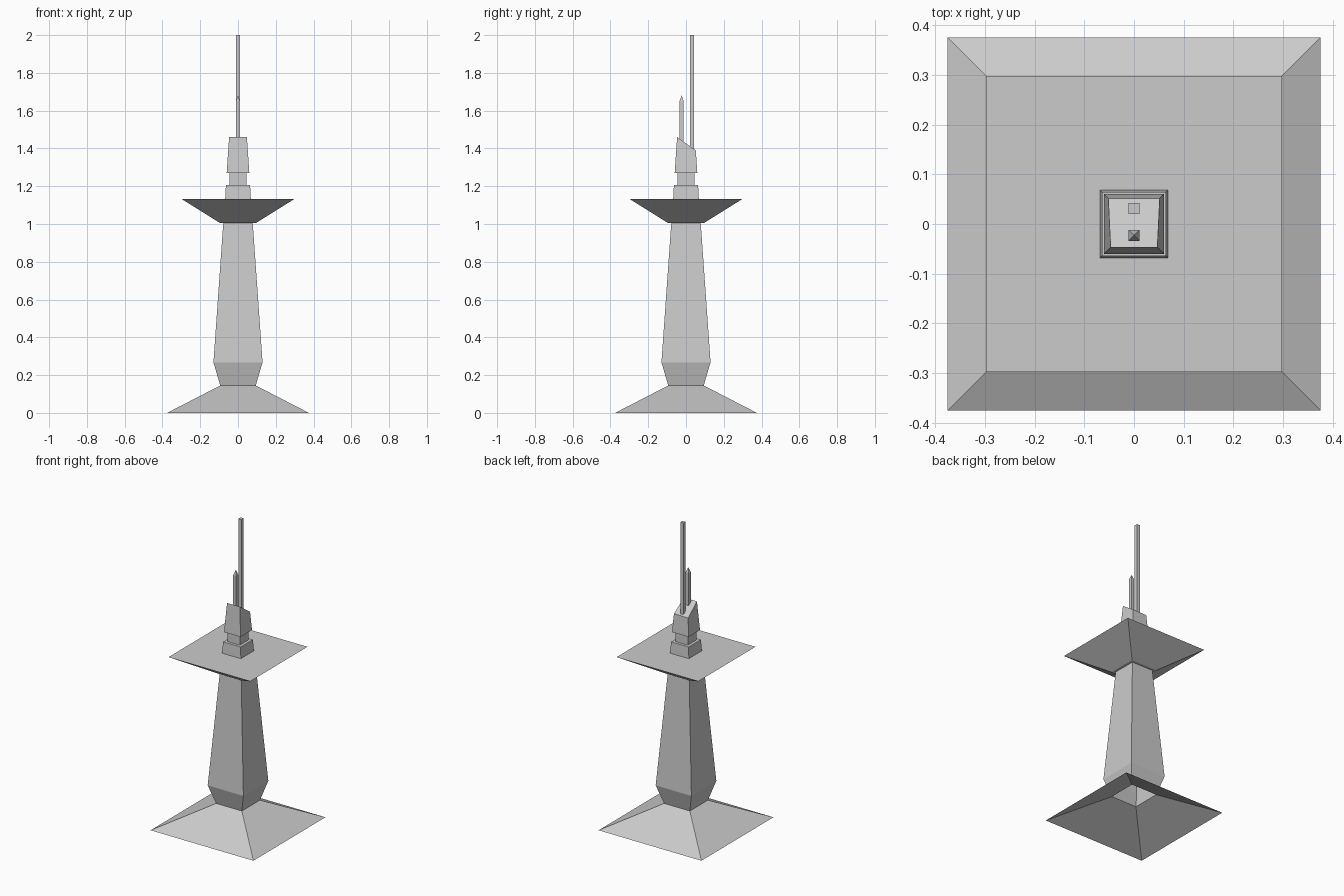
import bpy, bmesh

if "Cube" in bpy.data.objects:
    bpy.data.objects.remove(bpy.data.objects["Cube"])


def square_loft(name, rings, y=0.0, bottom=False, top=True, slant=0.0):
    """Stack square rings (half width, height); slant moves the last ring's back edge down."""
    bm = bmesh.new()
    loops = []
    for i, (h, z) in enumerate(rings):
        loop = []
        for sx, sy in ((-1, -1), (1, -1), (1, 1), (-1, 1)):
            w, zz = h, z
            if i == len(rings) - 1 and slant and sy > 0:
                # follow the taper down to the lower back edge
                h0, z0 = rings[i - 1]
                zz = z - slant
                w = h + (h0 - h) * slant / (z - z0)
            loop.append(bm.verts.new((sx * w, y + sy * w, zz)))
        loops.append(loop)
    for a, b in zip(loops, loops[1:]):
        for i in range(4):
            j = (i + 1) % 4
            bm.faces.new((a[i], a[j], b[j], b[i]))
    if bottom:
        bm.faces.new(loops[0][::-1])
    if top:
        bm.faces.new(loops[-1])
    bmesh.ops.remove_doubles(bm, verts=bm.verts[:], dist=1e-5)
    mesh = bpy.data.meshes.new(name)
    bm.to_mesh(mesh)
    bm.free()
    obj = bpy.data.objects.new(name, mesh)
    bpy.context.collection.objects.link(obj)
    return obj


# Hollow pyramid foot and tapered shaft, open underneath
square_loft("base_skirt", [(0.375, 0), (0.094, 0.145)], top=False)
square_loft("tower_shaft", [(0.094, 0.145), (0.13, 0.268), (0.078, 1.005)], top=False)

# Flared observation deck
square_loft("observation_deck", [(0.095, 1.005), (0.298, 1.132)], bottom=True)

# Stepped block, neck and slant-topped head
square_loft("deck_block", [(0.068, 1.132), (0.064, 1.206)])
square_loft("neck", [(0.045, 1.206), (0.045, 1.27)], top=False)
square_loft("slanted_head", [(0.06, 1.27), (0.047, 1.46)], bottom=True, slant=0.07)

# Tall flat-ended mast and short pointed mast
square_loft("tall_mast", [(0.011, 1.385), (0.011, 2.0)], y=0.031)
square_loft("short_mast", [(0.011, 1.42), (0.011, 1.65), (0.0005, 1.68)], y=-0.023)
